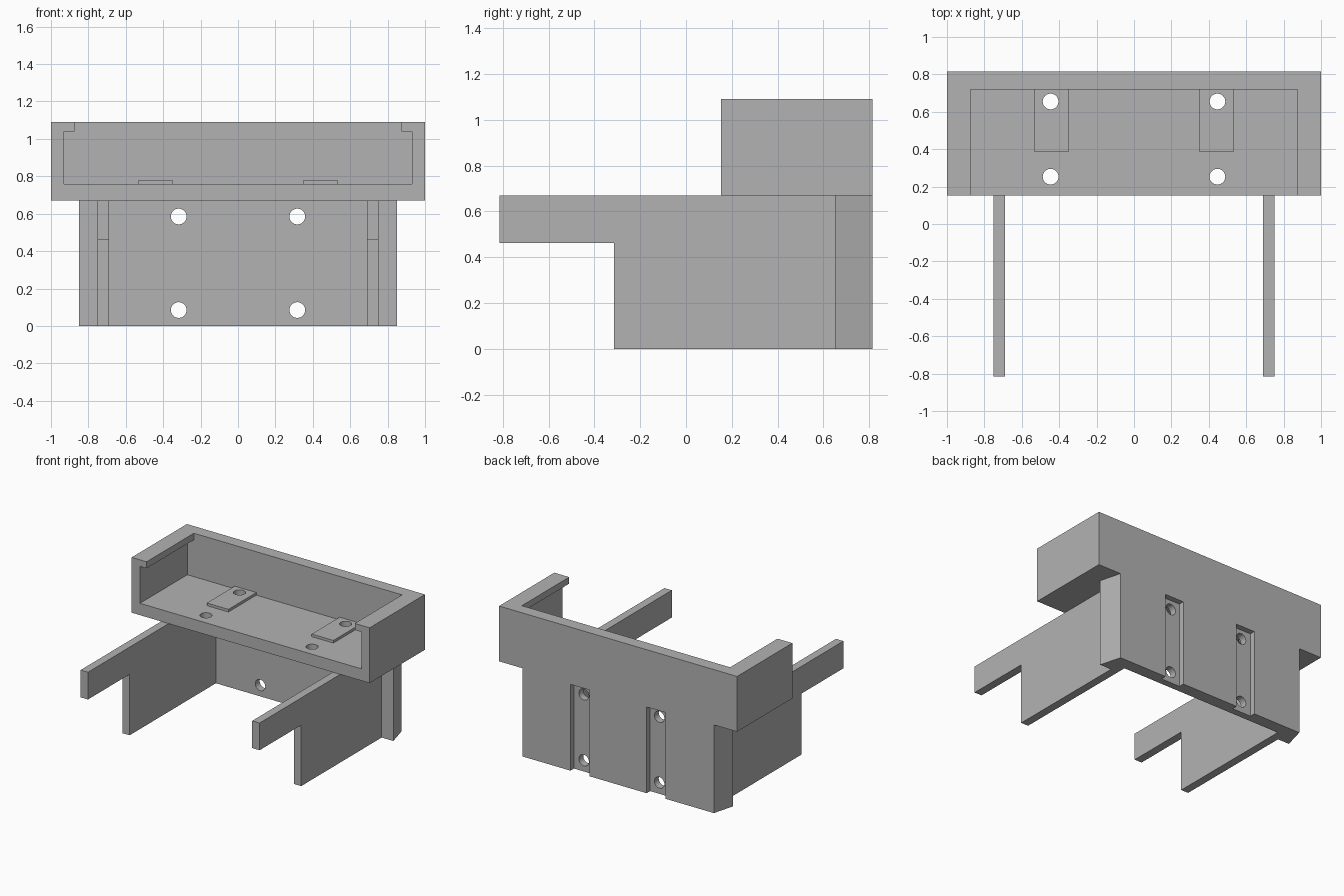
import bpy
import bmesh
from math import radians
from mathutils import Matrix, Vector

cube = bpy.data.objects.get("Cube")
if cube:
    bpy.data.objects.remove(cube, do_unlink=True)

grey = bpy.data.materials.new("plain_grey")
grey.use_nodes = True
GREY = (0.45, 0.45, 0.45, 1)
grey.diffuse_color = GREY
grey.node_tree.nodes["Principled BSDF"].inputs["Base Color"].default_value = GREY


def add_object(name, bm):
    bmesh.ops.recalc_face_normals(bm, faces=bm.faces)
    mesh = bpy.data.meshes.new(name)
    bm.to_mesh(mesh)
    bm.free()
    mesh.materials.append(grey)
    obj = bpy.data.objects.new(name, mesh)
    bpy.context.collection.objects.link(obj)
    return obj


def prism(name, profile, axis, lo, hi):
    """Extrude a 2D profile along one axis from lo to hi."""
    bm = bmesh.new()
    verts = []
    for point in profile:
        co = list(point)
        co.insert(axis, lo)
        verts.append(bm.verts.new(co))
    face = bm.faces.new(verts)
    out = bmesh.ops.extrude_face_region(bm, geom=[face])
    move = Vector((0, 0, 0))
    move[axis] = hi - lo
    moved = [g for g in out["geom"] if isinstance(g, bmesh.types.BMVert)]
    bmesh.ops.translate(bm, vec=move, verts=moved)
    return add_object(name, bm)


def box(name, x, y, z):
    rect = [(x[0], y[0]), (x[1], y[0]), (x[1], y[1]), (x[0], y[1])]
    return prism(name, rect, 2, *z)


def drill(center, along_y=False, radius=0.042, depth=0.4):
    """Cylinder cutter, vertical or running front to back."""
    bm = bmesh.new()
    turn = Matrix.Rotation(radians(90), 4, "X") if along_y else Matrix()
    bmesh.ops.create_cone(bm, cap_ends=True, segments=48, radius1=radius, radius2=radius,
                          depth=depth, matrix=Matrix.Translation(center) @ turn)
    return add_object("drill_cutter", bm)


def carve(obj, cutters):
    """Subtract the cutters, bake the result and remove them."""
    for cutter in cutters:
        cutter.hide_render = True
        mod = obj.modifiers.new("cut", "BOOLEAN")
        mod.operation = "DIFFERENCE"
        mod.solver = "EXACT"
        mod.object = cutter
    graph = bpy.context.evaluated_depsgraph_get()
    baked = bpy.data.meshes.new_from_object(obj.evaluated_get(graph))
    obj.modifiers.clear()
    obj.data = baked
    for cutter in cutters:
        bpy.data.objects.remove(cutter, do_unlink=True)
    bpy.ops.object.select_all(action="DESELECT")
    obj.select_set(True)
    bpy.context.view_layer.objects.active = obj
    bpy.ops.object.shade_smooth_by_angle(angle=radians(30))


def mirrored(half):
    """Complete a right-hand outline with its mirror image."""
    return half + [(-x, v) for x, v in reversed(half)]


FRONT, INNER, BACK = 0.152, 0.72, 0.815
DECK = 0.67
SIDES = (-1, 1)

# Open-fronted tray with inward lips along the side walls
tray = box("tray", (-1, 1), (FRONT, BACK), (DECK, 1.09))
cavity = prism("cavity_cutter", mirrored([(0.93, 0.76), (0.93, 1.04), (0.875, 1.04), (0.875, 1.2)]),
               1, FRONT - 0.1, INNER)
carve(tray, [cavity] + [drill((s * 0.446, y, 0.75)) for s in SIDES for y in (0.253, 0.655)])

# Raised pads around the rear tray holes
for s, side in zip(SIDES, ("right", "left")):
    pad = box(side + "_pad", sorted((s * 0.35, s * 0.532)), (0.385, INNER), (0.76, 0.78))
    carve(pad, [drill((s * 0.446, 0.655, 0.75))])

# Back plate with tapered ends, rear slots and screw holes
outline = mirrored([(0.69, INNER), (0.69, 0.65), (0.85, 0.65), (0.805, BACK)][::-1])
plate = prism("back_plate", outline, 2, 0, DECK)
slots = [box("slot_cutter", (s * 0.32 - 0.08, s * 0.32 + 0.08), (BACK - 0.042, BACK + 0.1), (-0.1, 0.655))
         for s in SIDES]
holes = [drill((s * 0.317, 0.75, z), along_y=True) for s in SIDES for z in (0.085, 0.585)]
carve(plate, slots + holes)

# Stepped side arms reaching forward
arm_profile = [(0.65, 0), (-0.315, 0), (-0.315, 0.463), (-0.815, 0.463), (-0.815, DECK), (0.65, DECK)]
for s, side in zip(SIDES, ("right", "left")):
    prism(side + "_arm", arm_profile, 0, *sorted((s * 0.69, s * 0.752)))
